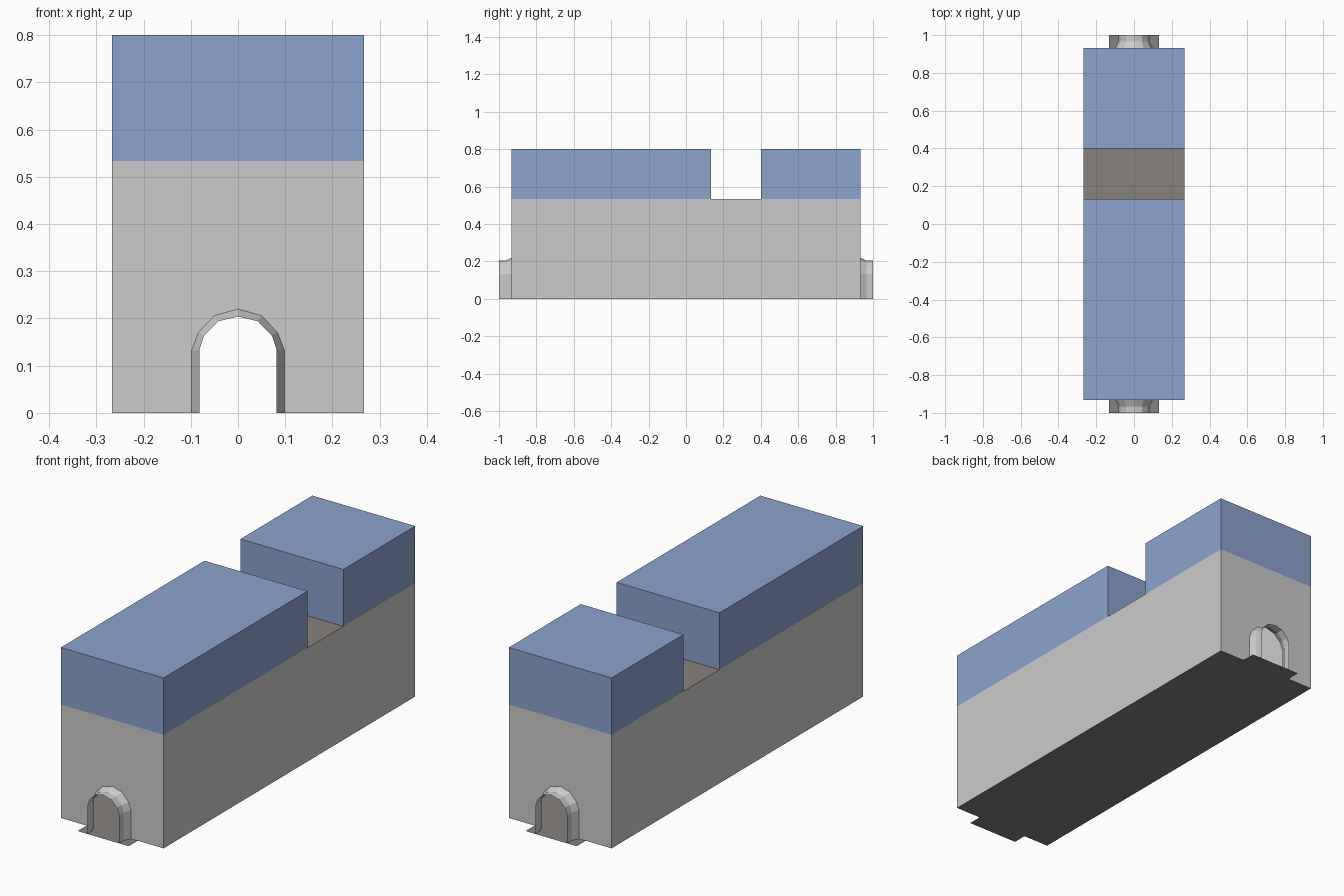
import bpy, bmesh

if "Cube" in bpy.data.objects:
    bpy.data.objects.remove(bpy.data.objects["Cube"])

W, L, H, TOP = 0.267, 0.933, 0.533, 0.8   # half width, half length, wall height, block top


def material(name, rgb):
    m = bpy.data.materials.new(name)
    m.diffuse_color = (*rgb, 1)
    m.use_nodes = True
    m.node_tree.nodes["Principled BSDF"].inputs["Base Color"].default_value = m.diffuse_color
    return m


grey = material("light grey", (0.60, 0.60, 0.60))
blue = material("dusty blue", (0.26, 0.37, 0.61))
brown = material("warm grey", (0.24, 0.22, 0.205))


def mesh_object(name, polygons, mat):
    """Object from a few polygons, each a list of points."""
    bm = bmesh.new()
    for poly in polygons:
        bm.faces.new([bm.verts.new(p) for p in poly])
    bmesh.ops.remove_doubles(bm, verts=bm.verts, dist=1e-5)
    me = bpy.data.meshes.new(name)
    bm.to_mesh(me)
    bm.free()
    me.materials.append(mat)
    ob = bpy.data.objects.new(name, me)
    bpy.context.collection.objects.link(ob)
    return ob


def rect(x, y0, y1, z):
    return [(-x, y0, z), (x, y0, z), (x, y1, z), (-x, y1, z)]


def arch(half):
    """Mirror a half outline (bottom to crown) into a full arch, left to right."""
    return [(-x, z) for x, z in half] + [(x, z) for x, z in half[-2::-1]]


wide = arch([(0.098, 0), (0.098, 0.133), (0.084, 0.170), (0.050, 0.206), (0, 0.220)])
narrow = arch([(0.082, 0), (0.082, 0.133), (0.072, 0.163), (0.042, 0.194), (0, 0.204)])

# long side walls
for side, s in (("right", 1), ("left", -1)):
    mesh_object(side + "_wall", [[(s * W, -s * L, 0), (s * W, s * L, 0),
                                  (s * W, s * L, H), (s * W, -s * L, H)]], grey)

# end walls with an arched doorway, and the flared hood around each doorway
for end, s in (("front", 1), ("back", -1)):
    outline = [(-W, 0)] + wide + [(W, 0), (W, H), (-W, H)]
    mesh_object(end + "_wall", [[(s * x, -s * L, z) for x, z in outline]], grey)
    rings = [[(s * x, -s * y, z) for x, z in prof]
             for prof, y in ((wide, L), (narrow, 0.965), (narrow, 1.0))]
    faces = [[a[i], a[i + 1], b[i + 1], b[i]]
             for a, b in zip(rings, rings[1:]) for i in range(len(a) - 1)]
    mesh_object(end + "_door_hood", faces, grey)

# floor with a doorstep tab at each end
mesh_object("floor", [rect(W, -L, L, 0), rect(0.133, -1, -L, 0), rect(0.133, L, 1, 0)], brown)

# deck over the walls, seen in the gap between the blocks
mesh_object("deck", [rect(W, -L, L, H)], brown)

# upper blocks, open underneath where they sit on the deck
for name, y0, y1 in (("long_upper_block", -L, 0.133), ("short_upper_block", 0.4, L)):
    low, high = rect(W, y0, y1, H), rect(W, y0, y1, TOP)
    sides = [[low[i], low[(i + 1) % 4], high[(i + 1) % 4], high[i]] for i in range(4)]
    mesh_object(name, sides + [high], blue)
